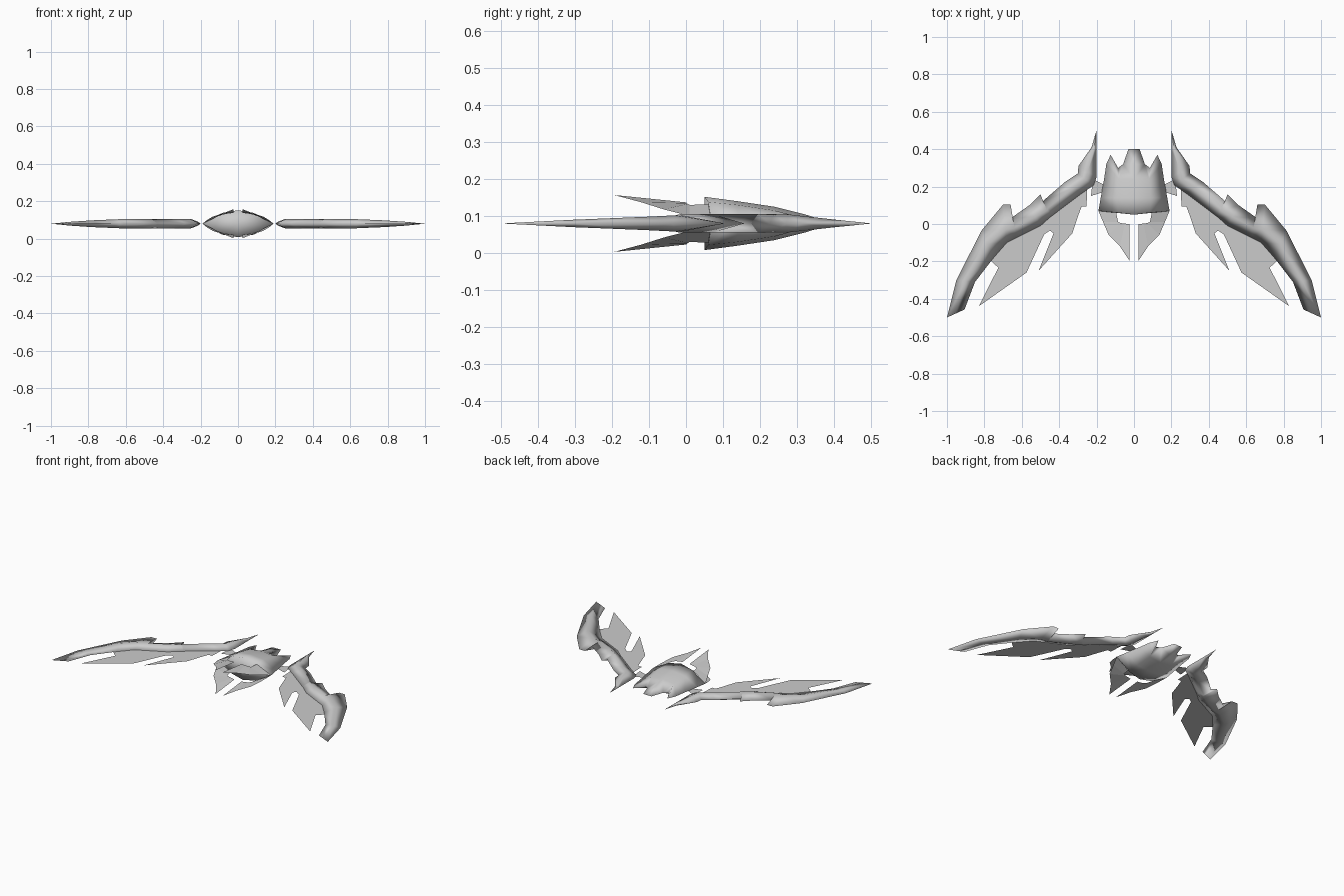
import bpy
import bmesh
from mathutils import Vector

MID_HEIGHT = 0.08  # every part is symmetric about this level

default_cube = bpy.data.objects.get("Cube")
if default_cube:
    bpy.data.objects.remove(default_cube, do_unlink=True)


def make_material(name, colour):
    material = bpy.data.materials.new(name)
    material.use_nodes = True
    material.diffuse_color = colour
    material.node_tree.nodes["Principled BSDF"].inputs["Base Color"].default_value = colour
    return material


hull_grey = make_material("hull grey", (0.6, 0.6, 0.6, 1))


def build_part(name, polygons, mirror_down, smooth):
    """Join polygons into a mesh, then mirror it sideways and optionally downwards."""
    bm = bmesh.new()
    for polygon in polygons:
        bm.faces.new([bm.verts.new(point) for point in polygon])
    bmesh.ops.remove_doubles(bm, verts=bm.verts, dist=0.0005)
    bm.normal_update()
    for face in bm.faces:
        if face.normal.z < -0.05:
            face.normal_flip()
    mesh = bpy.data.meshes.new(name)
    bm.to_mesh(mesh)
    bm.free()
    mesh.materials.append(hull_grey)
    part = bpy.data.objects.new(name, mesh)
    bpy.context.collection.objects.link(part)
    part.location.z = MID_HEIGHT
    mirror = part.modifiers.new("Mirror", "MIRROR")
    mirror.use_axis = (True, False, mirror_down)
    mirror.merge_threshold = 0.0005
    if smooth:
        for face in mesh.polygons:
            face.use_smooth = True
    return part


def strip(first, second):
    """Quads between two rows of points."""
    return [(first[i], first[i + 1], second[i + 1], second[i])
            for i in range(len(first) - 1)]


def flat(outline):
    return [Vector((x, y, 0)) for x, y in outline]


# Wing beams: inner edge, outer edge, ridge rise, ridge position across the beam
beam_stations = [
    ((.2, .505), (.201, .5), 0, .5),
    ((.2, .4), (.227, .41), .01, .5),
    ((.2, .25), (.297, .31), .024, .5),
    ((.216, .206), (.3, .27), .025, .5),
    ((.28, .163), (.366, .227), .025, .5),
    ((.43, .05), (.49, .12), .025, .5),
    ((.45, .035), (.5, .158), .025, .3),
    ((.5, -.01), (.56, .1), .025, .45),
    ((.6, -.06), (.66, .03), .025, .5),
    ((.63, -.075), (.66, .104), .024, .3),
    ((.68, -.1), (.7, .104), .022, .35),
    ((.75, -.18), (.815, -.035), .018, .5),
    ((.85, -.31), (.95, -.3), .01, .5),
    ((.906, -.457), (1, -.5), 0, .5),
]
inner_row = flat([station[0] for station in beam_stations])
outer_row = flat([station[1] for station in beam_stations])
ridge_row = [inner.lerp(outer, station[3]) + Vector((0, 0, station[2]))
             for inner, outer, station in zip(inner_row, outer_row, beam_stations)]
build_part("wing_beams", strip(inner_row, ridge_row) + strip(ridge_row, outer_row),
           True, True)

# Thin wing membranes with notched trailing edges
membrane = flat([(.25, .185), (.254, .094), (.28, .094), (.3, .04), (.33, -.05),
                 (.51, -.25), (.43, -.05), (.45, -.035), (.48, -.055),
                 (.575, -.26), (.83, -.44), (.725, -.233), (.757, -.205),
                 (.77, -.19), (.68, -.07), (.5, .01)])
build_part("wing_membranes", [membrane], False, False)

# Flat struts joining the hull and the wings
strut = flat([(.15, .205), (.22, .24), (.23, .15), (.15, .175)])
build_part("wing_struts", [strut], False, False)

# Hull: rows from the centre line to the side rim, front to back
front = [Vector(p) for p in ((0, .05, .072), (.085, .06, .058), (.19, .07, 0))]
waist = [Vector(p) for p in ((0, .14, .06), (.09, .14, .05), (.178, .14, 0))]
rear = [Vector(p) for p in ((0, .24, .045), (.08, .24, .035), (.16, .24, 0))]
tail_root = [Vector(p) for p in ((0, .32, .025), (.058, .32, 0))]
tail_end = flat([(0, .4), (.03, .4)])
notch, spike, shoulder = flat([(.085, .3), (.125, .37), (.148, .32)])
hull = strip(front, waist) + strip(waist, rear)
hull += strip(rear[:2], tail_root) + strip(tail_root, tail_end)
hull += [(rear[1], notch, tail_root[1]), (rear[1], rear[2], shoulder),
         (rear[1], shoulder, spike), (rear[1], spike, notch)]
hull.append((Vector((0, .05, 0)), front[2], front[1], front[0]))
build_part("hull", hull, True, True)

# Paired upper and lower front fins, sloping up toward the centre line
fin_outer = [Vector(p) for p in ((.19, .07, 0), (.165, .01, .02), (.135, -.06, .038),
                                 (.075, -.12, .057), (.025, -.195, .077))]
fin_inner = [Vector(p) for p in ((.095, .06, .052), (.085, .01, .05), (.07, .005, .053),
                                 (.05, .002, .055), (.025, 0, .057))]
build_part("front_fins", strip(fin_outer, fin_inner), True, False)
